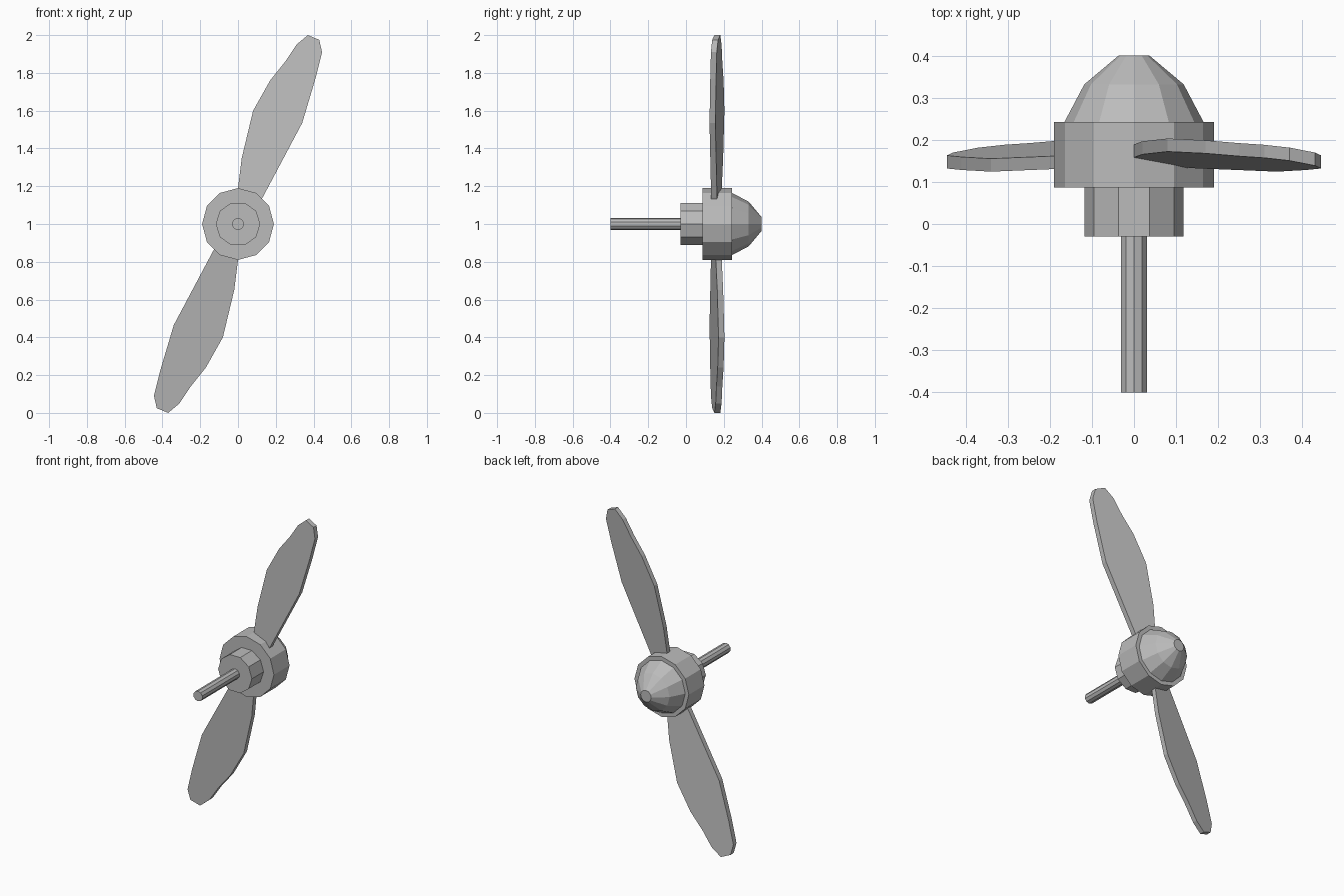
import bpy, bmesh
from math import sin, cos, pi

cube = bpy.data.objects.get("Cube")
if cube:
    bpy.data.objects.remove(cube)

grey = bpy.data.materials.new("propeller grey")
grey.use_nodes = True
colour = (0.5, 0.5, 0.5, 1)
grey.diffuse_color = colour
grey.node_tree.nodes["Principled BSDF"].inputs["Base Color"].default_value = colour


def finish(bm, name):
    bmesh.ops.recalc_face_normals(bm, faces=bm.faces)
    mesh = bpy.data.meshes.new(name)
    bm.to_mesh(mesh)
    bm.free()
    mesh.materials.append(grey)
    obj = bpy.data.objects.new(name, mesh)
    bpy.context.collection.objects.link(obj)
    return obj


def turned(name, sides, profile, phase=0):
    """Faceted solid around the y axis; profile lists (y, radius)."""
    bm = bmesh.new()
    rings = []
    for y, r in profile:
        angles = [phase + 2 * pi * i / sides for i in range(sides)]
        rings.append([bm.verts.new((r * cos(a), y, 1 + r * sin(a))) for a in angles])
    for a, b in zip(rings, rings[1:]):
        for i in range(sides):
            j = (i + 1) % sides
            bm.faces.new((a[i], a[j], b[j], b[i]))
    bm.faces.new(rings[0])
    bm.faces.new(rings[-1])
    return finish(bm, name)


# Shaft, collar, hub and nose cone along one axis
turned("shaft", 10, [(-0.4, 0.032), (-0.02, 0.032)], pi / 10)
turned("collar", 10, [(-0.03, 0.118), (0.1, 0.118)])
turned("hub", 12, [(0.087, 0.19), (0.243, 0.19)])
turned("nose_cone", 12, [(0.23, 0.165), (0.243, 0.165), (0.332, 0.118), (0.4, 0.037)])

# Blade outline (x, z measured from the hub centre), root tucked into the hub
outline = [(0, 0.13), (0, 0.19), (0.02, 0.35), (0.08, 0.6), (0.17, 0.76),
           (0.25, 0.86), (0.31, 0.95), (0.37, 1), (0.43, 0.975), (0.445, 0.91),
           (0.41, 0.77), (0.34, 0.535), (0.21, 0.29), (0.13, 0.14), (0.1, 0.09)]


def blade(name, side):
    """Pitched plate; side -1 is the half-turn copy."""
    bm = bmesh.new()
    front, back = [], []
    for x, z in outline:
        chord = 0.928 * x - 0.371 * z
        y = 0.1455 - 0.18 * chord
        front.append(bm.verts.new((side * x, y, 1 + side * z)))
        back.append(bm.verts.new((side * x, y + 0.031, 1 + side * z)))
    bm.faces.new(front)
    bm.faces.new(back)
    for i in range(len(outline)):
        bm.faces.new((front[i - 1], front[i], back[i], back[i - 1]))
    return finish(bm, name)


blade("upper_blade", 1)
blade("lower_blade", -1)
